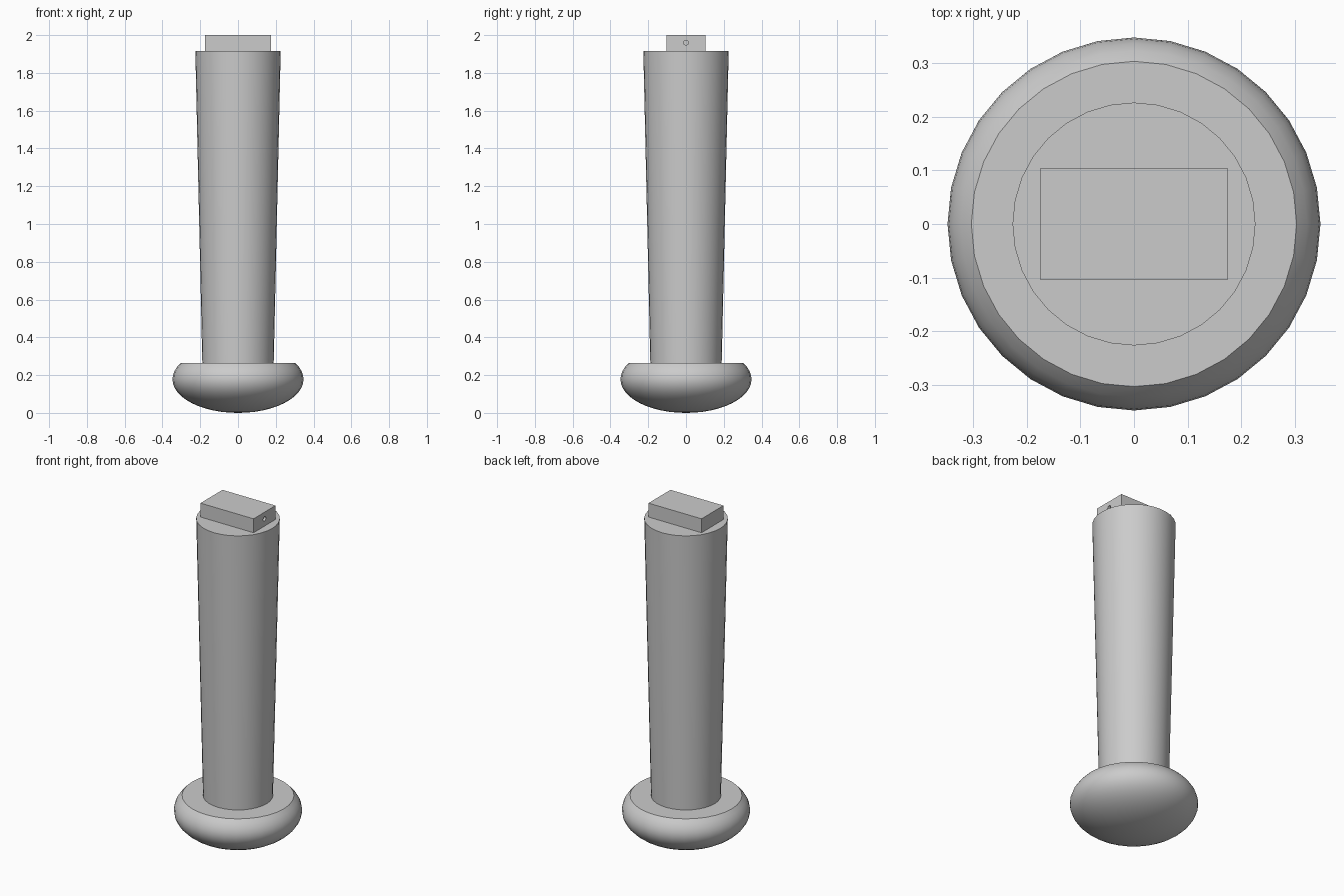
import bpy, math

if "Cube" in bpy.data.objects:
    bpy.data.objects.remove(bpy.data.objects["Cube"], do_unlink=True)

grey = bpy.data.materials.new("light_grey")
grey.use_nodes = True
color = (0.6, 0.6, 0.6, 1.0)
grey.diffuse_color = color
grey.node_tree.nodes["Principled BSDF"].inputs["Base Color"].default_value = color

SIDES = 32
KNOB_TOP, SHAFT_TOP, TOP = 0.265, 1.917, 2.0
KNOB_RADIUS, KNOB_HALF = 0.347, 0.178


def finish(name):
    obj = bpy.context.object
    obj.name = name
    obj.data.materials.append(grey)
    return obj


def lathe(name, profile):
    """Revolve (radius, z) points; ends are closed with flat caps or poles."""
    verts, rings, faces = [], [], []
    for r, z in profile:
        count = SIDES if r > 0 else 1
        rings.append([len(verts) + i for i in range(count)])
        for i in range(count):
            a = math.tau * i / SIDES
            verts.append((r * math.cos(a), r * math.sin(a), z))
    for low, high in zip(rings, rings[1:]):
        for i in range(SIDES):
            j = (i + 1) % SIDES
            if len(low) == 1:
                faces.append((low[0], high[j], high[i]))
            else:
                faces.append((low[i], low[j], high[j], high[i]))
    if len(rings[0]) > 1:
        faces.append(rings[0][::-1])
    faces.append(rings[-1])
    mesh = bpy.data.meshes.new(name)
    mesh.from_pydata(verts, [], faces)
    obj = bpy.data.objects.new(name, mesh)
    bpy.context.collection.objects.link(obj)
    bpy.ops.object.select_all(action='DESELECT')
    obj.select_set(True)
    bpy.context.view_layer.objects.active = obj
    bpy.ops.object.shade_smooth_by_angle(angle=math.radians(35))
    return finish(name)


# Rounded knob: an ellipsoid with its top sliced flat
end = math.asin((KNOB_TOP - KNOB_HALF) / KNOB_HALF)
steps = 16
profile = [(0, 0)]
for i in range(1, steps + 1):
    a = -math.pi / 2 + (end + math.pi / 2) * i / steps
    profile.append((KNOB_RADIUS * math.cos(a), KNOB_HALF * (1 + math.sin(a))))
lathe("knob", profile)

# Shaft, widening slightly upwards
lathe("shaft", [(0.189, KNOB_TOP), (0.226, SHAFT_TOP)])

# Rectangular tenon on the shaft
bpy.ops.mesh.primitive_cube_add(size=1, location=(0, 0, (SHAFT_TOP + TOP) / 2))
tenon = finish("tenon")
tenon.scale = (0.35, 0.207, TOP - SHAFT_TOP)
bpy.ops.object.transform_apply(location=False, rotation=False, scale=True)

# Small blind pin hole in the left end of the tenon
bpy.ops.mesh.primitive_cylinder_add(vertices=16, radius=0.013, depth=0.1,
                                    location=(0.175, 0, 1.96),
                                    rotation=(0, math.pi / 2, 0))
cutter = finish("pin_hole_cutter")
cutter.hide_render = True
cut = tenon.modifiers.new("pin_hole", 'BOOLEAN')
cut.operation = 'DIFFERENCE'
cut.solver = 'EXACT'
cut.object = cutter
bpy.context.view_layer.objects.active = tenon
bpy.ops.object.modifier_apply(modifier=cut.name)
bpy.data.objects.remove(cutter, do_unlink=True)
